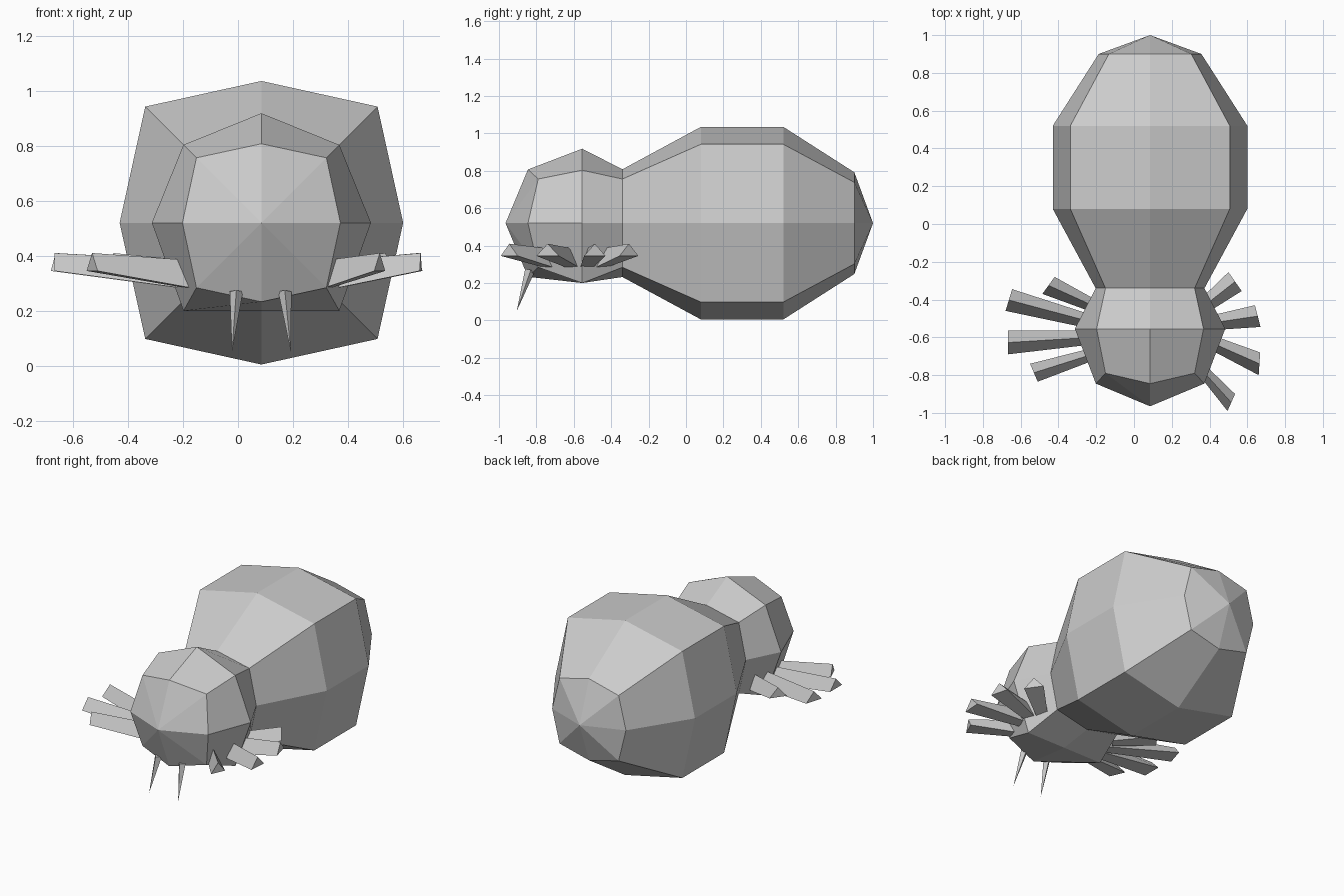
import bpy, bmesh
from mathutils import Vector

if "Cube" in bpy.data.objects:
    bpy.data.objects.remove(bpy.data.objects["Cube"])

CX, CZ = 0.085, 0.52


def make(name, verts, faces):
    me = bpy.data.meshes.new(name)
    me.from_pydata([tuple(v) for v in verts], [], faces)
    bm = bmesh.new()
    bm.from_mesh(me)
    bmesh.ops.recalc_face_normals(bm, faces=bm.faces)
    bm.to_mesh(me)
    bm.free()
    ob = bpy.data.objects.new(name, me)
    bpy.context.collection.objects.link(ob)
    return ob


def ring(y_mid, y_corner, r, c, low=None, low_c=None):
    """Eight-sided ring: axis points at radius r, corners at (+-c, +-c)."""
    low, low_c = low or r, low_c or c
    pts = [(r, 0), (c, c), (0, r), (-c, c), (-r, 0), (-c, -low_c), (0, -low), (c, -low_c)]
    return [(CX + x, y_corner if i % 2 else y_mid, CZ + z) for i, (x, z) in enumerate(pts)]


def shell(name, rings, apex_y):
    """Skin the rings and close the last one with a fan to an apex."""
    verts = [v for rg in rings for v in rg] + [(CX, apex_y, CZ)]
    faces = []
    for k in range(len(rings) - 1):
        for i in range(8):
            j = (i + 1) % 8
            faces.append((k*8 + i, k*8 + j, k*8 + 8 + j, k*8 + 8 + i))
    b = 8 * (len(rings) - 1)
    faces += [(b + i, b + (i + 1) % 8, len(verts) - 1) for i in range(8)]
    return make(name, verts, faces)


# Abdomen and head share the neck ring
neck = ring(-0.34, -0.34, 0.288, 0.236)
shell("abdomen", [neck, ring(0.08, 0.08, 0.515, 0.422),
                  ring(0.52, 0.52, 0.515, 0.422),
                  ring(0.90, 0.90, 0.272, 0.218)], 1.0)
shell("head", [neck, ring(-0.555, -0.555, 0.398, 0.283, 0.32, 0.32),
               ring(-0.845, -0.79, 0.287, 0.236)], -0.965)


# Legs: triangular prisms flaring outward, ridge on top
def leg(name, base, tip_a, tip_b):
    a, b = Vector((*tip_a, 0.345)), Vector((*tip_b, 0.345))
    top = (a + b) / 2
    top.z = 0.41
    half = (b - a) * 0.3
    root = Vector((*base, 0.285))
    verts = [root - half, root + half, root + Vector((0, 0, 0.10)), a, b, top]
    make(name, verts, [(0, 1, 2), (3, 4, 5), (0, 1, 4, 3), (1, 2, 5, 4), (2, 0, 3, 5)])


legs = {
    "left_leg": [((-0.20, -0.44), (-0.42, -0.28), (-0.485, -0.37)),
                 ((-0.22, -0.52), (-0.645, -0.345), (-0.68, -0.46)),
                 ((-0.22, -0.60), (-0.667, -0.565), (-0.667, -0.69)),
                 ((-0.19, -0.68), (-0.55, -0.74), (-0.51, -0.835))],
    "right_leg": [((0.35, -0.45), (0.50, -0.255), (0.57, -0.355)),
                  ((0.37, -0.53), (0.64, -0.43), (0.67, -0.545)),
                  ((0.37, -0.61), (0.668, -0.68), (0.66, -0.80)),
                  ((0.33, -0.74), (0.535, -0.90), (0.495, -0.99))],
}
for side, items in legs.items():
    for i, spec in enumerate(items):
        leg(f"{side}_{i + 1}", *spec)


# Fangs: thin four-sided spikes pointing down
def fang(name, x, tip):
    verts = [(x - 0.024, -0.83, 0.27), (x, -0.86, 0.275), (x + 0.024, -0.83, 0.27),
             (x, -0.80, 0.28), tip]
    make(name, verts, [(0, 1, 2, 3), (0, 1, 4), (1, 2, 4), (2, 3, 4), (3, 0, 4)])


fang("left_fang", -0.006, (-0.022, -0.905, 0.05))
fang("right_fang", 0.17, (0.192, -0.905, 0.05))
